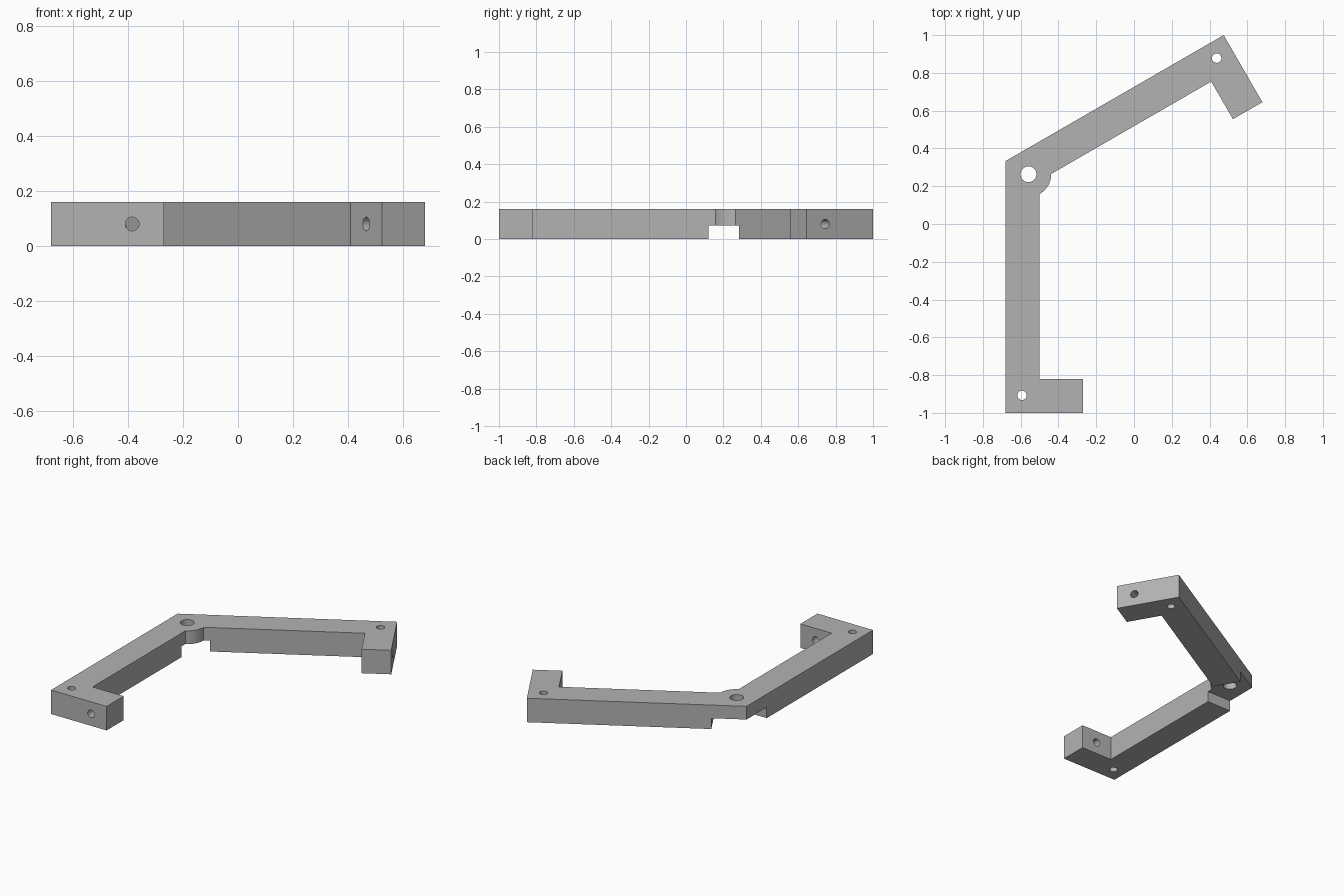
import bpy, bmesh, math
from mathutils import Vector, Matrix

if "Cube" in bpy.data.objects:
    bpy.data.objects.remove(bpy.data.objects["Cube"])

HEIGHT = 0.16
CORNER = Vector((-0.68, 1 / 3))
AXIS = Vector((math.cos(math.radians(-30)), math.sin(math.radians(-30))))
HINGE = CORNER + AXIS * 0.14
HINGE_R = 0.12

grey = bpy.data.materials.new("plain_grey")
grey.use_nodes = True
colour = (0.45, 0.45, 0.45, 1)
grey.diffuse_color = colour
grey.node_tree.nodes["Principled BSDF"].inputs["Base Color"].default_value = colour


def reflect(p):
    """Mirror a plan point across the bisector of the elbow."""
    d = Vector(p) - CORNER
    return CORNER + 2 * d.dot(AXIS) * AXIS - d


def prism(name, points, z0, z1):
    bm = bmesh.new()
    face = bm.faces.new([bm.verts.new((p[0], p[1], z0)) for p in points])
    out = bmesh.ops.extrude_face_region(bm, geom=[face])
    moved = [v for v in out["geom"] if isinstance(v, bmesh.types.BMVert)]
    bmesh.ops.translate(bm, verts=moved, vec=(0, 0, z1 - z0))
    bmesh.ops.recalc_face_normals(bm, faces=bm.faces)
    mesh = bpy.data.meshes.new(name)
    bm.to_mesh(mesh)
    bm.free()
    mesh.materials.append(grey)
    obj = bpy.data.objects.new(name, mesh)
    bpy.context.collection.objects.link(obj)
    return obj


def drill(name, centre, radius, direction):
    """Round cutter centred on a point, running along a direction."""
    turn = Vector(direction).to_track_quat("Z", "Y")
    bpy.ops.mesh.primitive_cylinder_add(vertices=48, radius=radius, depth=0.3,
                                        location=centre, rotation=turn.to_euler())
    obj = bpy.context.object
    obj.name = name
    obj.data.materials.append(grey)
    return obj


# Bracket outline: one arm with its hook, the rounded elbow, the mirrored arm
arm = [CORNER, Vector((-0.68, -1)), Vector((-0.27, -1)),
       Vector((-0.27, -0.82)), Vector((-0.5, -0.82))]
half = math.acos((-0.5 - HINGE.x) / HINGE_R)
end = 2 * math.radians(-30) + half
steps = 16
arc = []
for i in range(steps + 1):
    a = -half + (end + half) * i / steps
    arc.append(HINGE + HINGE_R * Vector((math.cos(a), math.sin(a))))
outline = arm + arc + [reflect(p) for p in reversed(arm[1:])]
bracket = prism("angled_bracket", outline, 0, HEIGHT)

# Half-height recess under the elbow, square to both arms
inner = CORNER + AXIS * ((CORNER.y - 0.12) / 0.5)
side = Vector((-0.8, 0.12))
recess = prism("elbow_recess_cutter",
               [inner, side, Vector((-0.8, 0.6)), reflect(side)], -0.1, 0.072)
cutters = [recess]

# Elbow hole, then an upright and a level hole at each hook
up = (0, 0, 1)
cutters.append(drill("elbow_hole_cutter", (*HINGE, 0.1), 0.042, up))
pin = Vector((-0.593, -0.907))
screw = Vector((-0.385, -0.91))
level = Vector((0, 1))
for label, place in (("front", lambda p: p), ("back", reflect)):
    way = place(screw + level) - place(screw)
    cutters.append(drill(label + "_pin_cutter", (*place(pin), 0.08), 0.025, up))
    cutters.append(drill(label + "_screw_cutter", (*place(screw), HEIGHT / 2),
                         0.025, (*way, 0)))

bpy.ops.object.select_all(action="DESELECT")
bracket.select_set(True)
bpy.context.view_layer.objects.active = bracket
for cutter in cutters:
    mod = bracket.modifiers.new(cutter.name, "BOOLEAN")
    mod.operation = "DIFFERENCE"
    mod.solver = "EXACT"
    mod.object = cutter
    bpy.ops.object.modifier_apply(modifier=mod.name)
for cutter in cutters:
    bpy.data.objects.remove(cutter)

bpy.ops.object.shade_smooth_by_angle(angle=math.radians(30))
